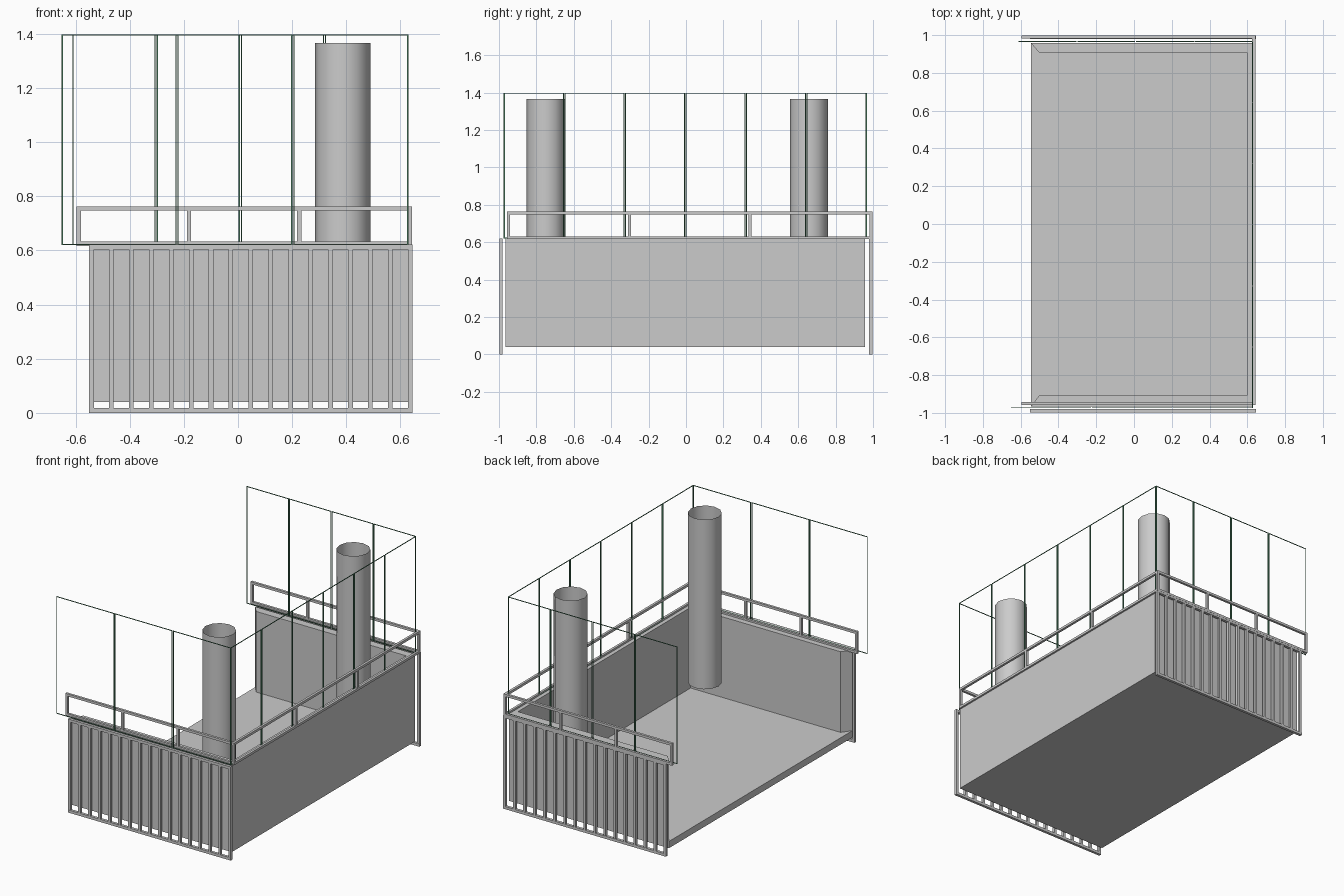
import bpy, bmesh, math
from mathutils import Vector

if "Cube" in bpy.data.objects:
    bpy.data.objects.remove(bpy.data.objects["Cube"])


def finish(name, bm, mat=None):
    bmesh.ops.recalc_face_normals(bm, faces=bm.faces)
    me = bpy.data.meshes.new(name)
    bm.to_mesh(me)
    bm.free()
    ob = bpy.data.objects.new(name, me)
    bpy.context.collection.objects.link(ob)
    if mat:
        me.materials.append(mat)
    return ob


def add_box(bm, lo, hi):
    verts = bmesh.ops.create_cube(bm, size=1)["verts"]
    for v in verts:
        v.co = Vector([lo[i] + (v.co[i] + 0.5) * (hi[i] - lo[i]) for i in range(3)])


def add_bar(bm, a, b, w):
    """Axis-aligned square bar of width w between two points."""
    h = w / 2
    add_box(bm, [min(p, q) - h for p, q in zip(a, b)],
            [max(p, q) + h for p, q in zip(a, b)])


def lerp(a, b, t):
    return (a[0] + (b[0] - a[0]) * t, a[1] + (b[1] - a[1]) * t)


# Floor slab
bm = bmesh.new()
add_box(bm, (-0.545, -0.965, 0.04), (0.63, 0.957, 0.085))
finish("floor_slab", bm)

# U-shaped parapet with angled free ends
bm = bmesh.new()
outline = [(-0.545, -0.965), (0.63, -0.965), (0.63, 0.957), (-0.545, 0.957),
           (-0.5, 0.905), (0.6, 0.905), (0.6, -0.905), (-0.5, -0.905)]
face = bm.faces.new([bm.verts.new((x, y, 0.04)) for x, y in outline])
ext = bmesh.ops.extrude_face_region(bm, geom=[face])["geom"]
bmesh.ops.translate(bm, vec=(0, 0, 0.58),
                    verts=[g for g in ext if isinstance(g, bmesh.types.BMVert)])
finish("parapet_wall", bm)

# Open tube columns
for name, y in (("front_column", -0.75), ("back_column", 0.657)):
    bm = bmesh.new()
    bmesh.ops.create_cone(bm, cap_ends=False, segments=12,
                          radius1=0.102, radius2=0.102, depth=1.125)
    bmesh.ops.translate(bm, verts=bm.verts, vec=(0.387, y, 0.24 + 1.125 / 2))
    ob = finish(name, bm)
    for p in ob.data.polygons:
        p.use_smooth = True

# Barred side grilles
for name, y in (("front_grille", -0.989), ("back_grille", 0.988)):
    bm = bmesh.new()
    x0, x1, n = -0.541, 0.636, 16
    for z in (0.009, 0.612):
        add_bar(bm, (x0, y, z), (x1, y, z), 0.018)
    for i in range(n + 1):
        x = x0 + (x1 - x0) * i / n
        add_bar(bm, (x, y, 0.018), (x, y, 0.603), 0.017)
    finish(name, bm)


# Low handrails: top rail, bottom rail and evenly spaced posts
def handrail(name, a, b):
    bm = bmesh.new()
    w = 0.016
    for z in (0.624, 0.755):
        add_bar(bm, (*a, z), (*b, z), w)
    for i in range(4):
        p = lerp(a, b, i / 3)
        add_bar(bm, (*p, 0.632), (*p, 0.747), w)
    finish(name, bm)


handrail("front_handrail", (-0.588, -0.95), (0.634, -0.95))
handrail("back_handrail", (-0.588, 0.99), (0.634, 0.99))
handrail("side_handrail", (0.634, -0.95), (0.634, 0.99))

# Thin green edges of the clear glass screens, one loop per pane
green = bpy.data.materials.new("glass_edge")
green.diffuse_color = (0.08, 0.25, 0.14, 1)
green.use_nodes = True
green.node_tree.nodes["Principled BSDF"].inputs["Base Color"].default_value = green.diffuse_color


def glass_screen(name, a, b, n):
    bm = bmesh.new()
    w = 0.004
    length = math.dist(a, b)
    gap = 0.004 / length
    for i in range(n):
        p = lerp(a, b, i / n + gap)
        q = lerp(a, b, (i + 1) / n - gap)
        for z in (0.622, 1.396):
            add_bar(bm, (*p, z), (*q, z), w)
        for c in (p, q):
            add_bar(bm, (*c, 0.624), (*c, 1.394), w)
    finish(name, bm, green)


glass_screen("front_glass_edges", (-0.653, -0.973), (0.63, -0.973), 3)
glass_screen("back_glass_edges", (-0.613, 0.966), (0.63, 0.966), 4)
glass_screen("side_glass_edges", (0.628, -0.975), (0.628, 0.966), 6)
